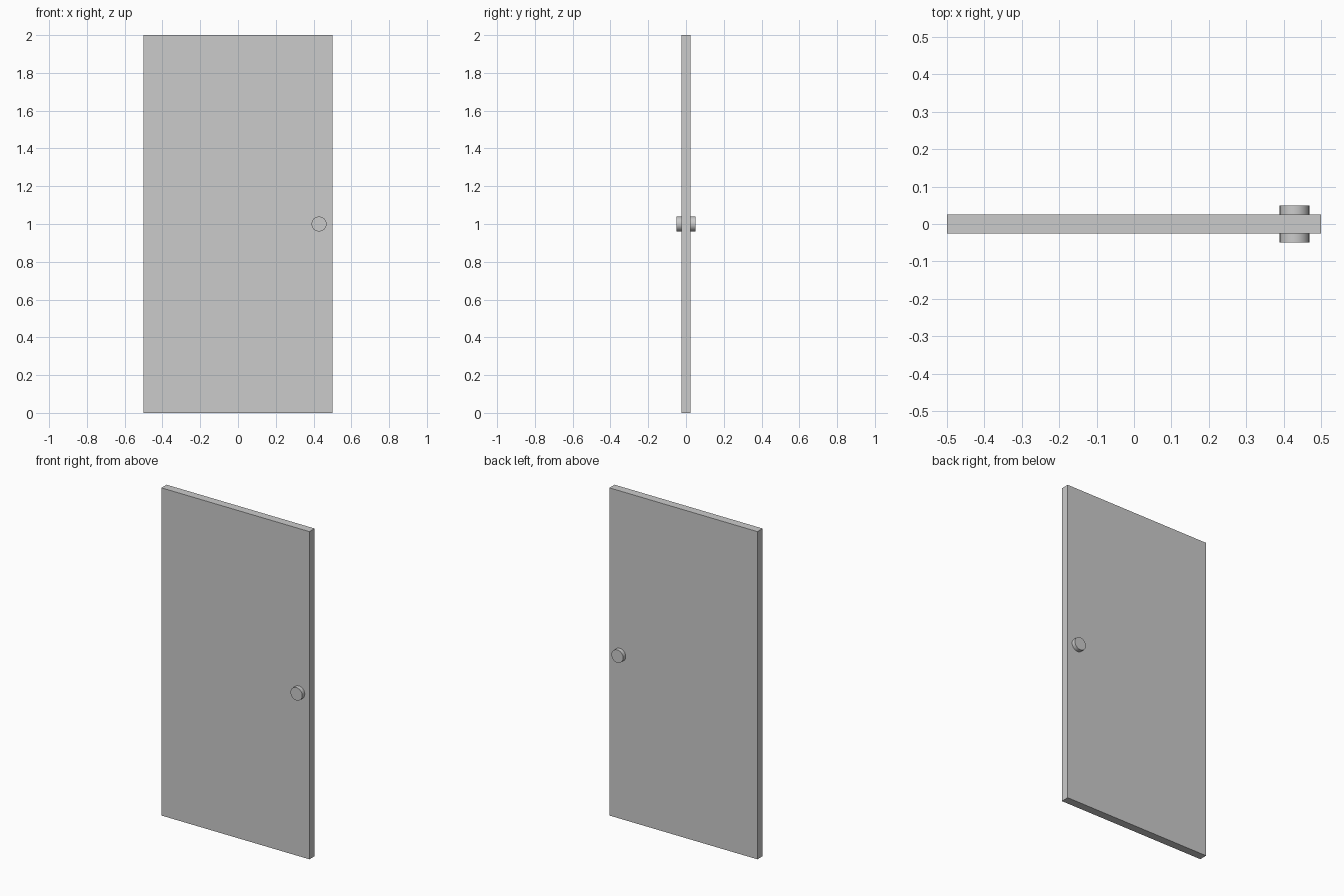
import bpy
from math import radians

if "Cube" in bpy.data.objects:
    bpy.data.objects.remove(bpy.data.objects["Cube"])

# Door slab
bpy.ops.mesh.primitive_cube_add(size=1, location=(0, 0, 1))
door = bpy.context.object
door.name = "door_panel"
door.scale = (1.0, 0.05, 2.0)
bpy.ops.object.transform_apply(location=False, rotation=False, scale=True)

# Round knob on each face, seated slightly into the slab
for name, side in (("front_knob", -1), ("back_knob", 1)):
    bpy.ops.mesh.primitive_cylinder_add(
        vertices=32, radius=0.0395, depth=0.03,
        location=(0.429, side * 0.035, 1.0), rotation=(radians(90), 0, 0))
    bpy.context.object.name = name
    bpy.ops.object.shade_smooth_by_angle(angle=radians(30))
